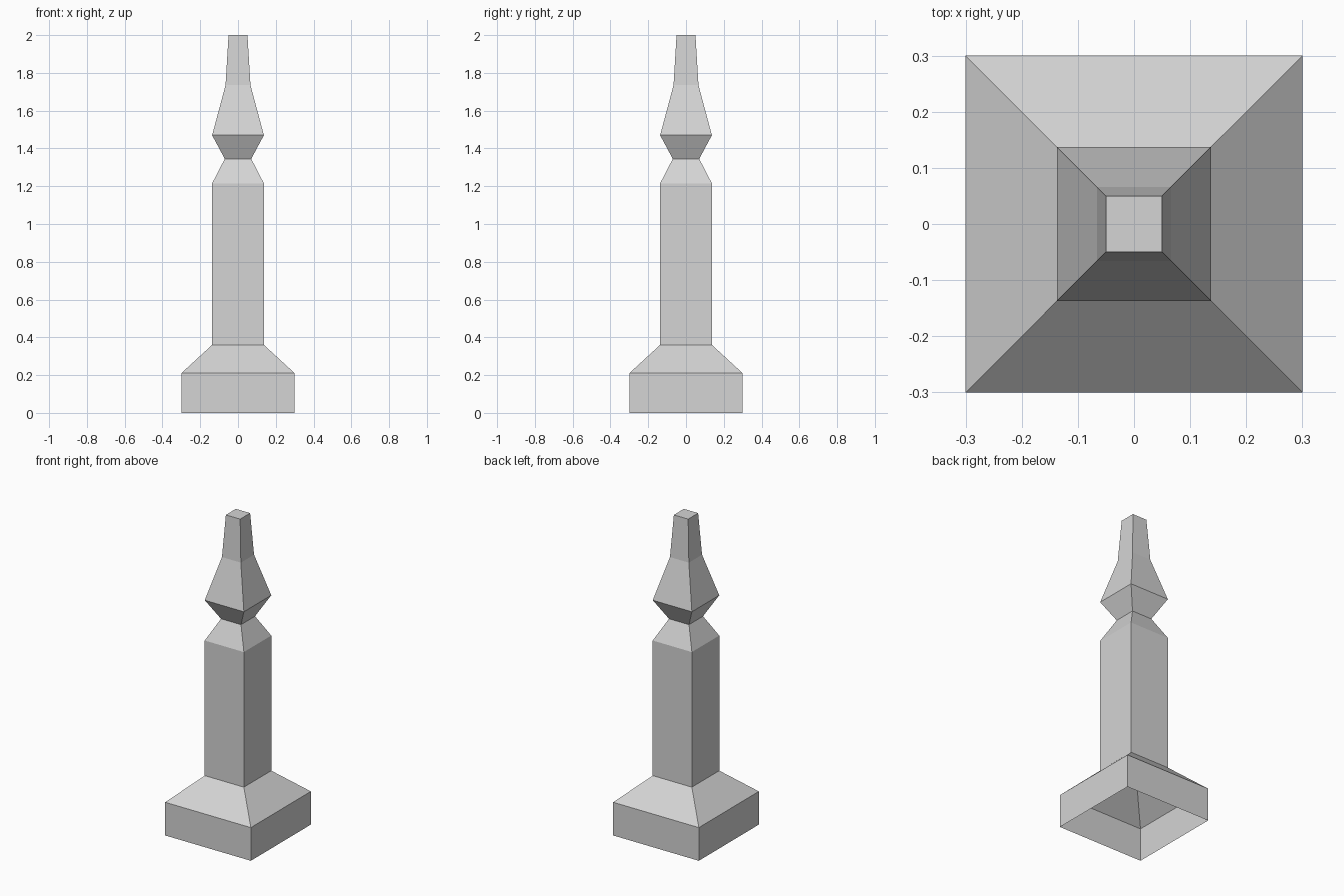
import bpy
import bmesh

default = bpy.data.objects.get("Cube")
if default:
    bpy.data.objects.remove(default, do_unlink=True)

# One flat stone colour
STONE = (0.66, 0.66, 0.66, 1.0)
stone = bpy.data.materials.new("pale_grey_stone")
stone.use_nodes = True
stone.diffuse_color = STONE
stone.node_tree.nodes["Principled BSDF"].inputs["Base Color"].default_value = STONE


def square_loft(name, profile, cap_top=False):
    """Skin square rings given as (half width, height) from bottom to top."""
    bm = bmesh.new()
    rings = [
        [bm.verts.new((sx * w, sy * w, z))
         for sx, sy in ((-1, -1), (1, -1), (1, 1), (-1, 1))]
        for w, z in profile
    ]
    for low, high in zip(rings, rings[1:]):
        for i in range(4):
            j = (i + 1) % 4
            bm.faces.new((low[i], low[j], high[j], high[i]))
    if cap_top:
        bm.faces.new(rings[-1])
    mesh = bpy.data.meshes.new(name)
    bm.to_mesh(mesh)
    bm.free()
    mesh.materials.append(stone)
    obj = bpy.data.objects.new(name, mesh)
    bpy.context.collection.objects.link(obj)
    return obj


# Hollow plinth, open underneath, with sloped shoulders
square_loft("plinth", [(0.30, 0), (0.30, 0.21), (0.137, 0.36)])

# Square shaft tapering into the neck
square_loft("shaft", [(0.137, 0.36), (0.137, 1.215), (0.07, 1.345)])

# Flared finial with a blunt, closed tip
square_loft("finial", [(0.07, 1.345), (0.137, 1.47), (0.066, 1.735), (0.05, 2)],
            cap_top=True)
